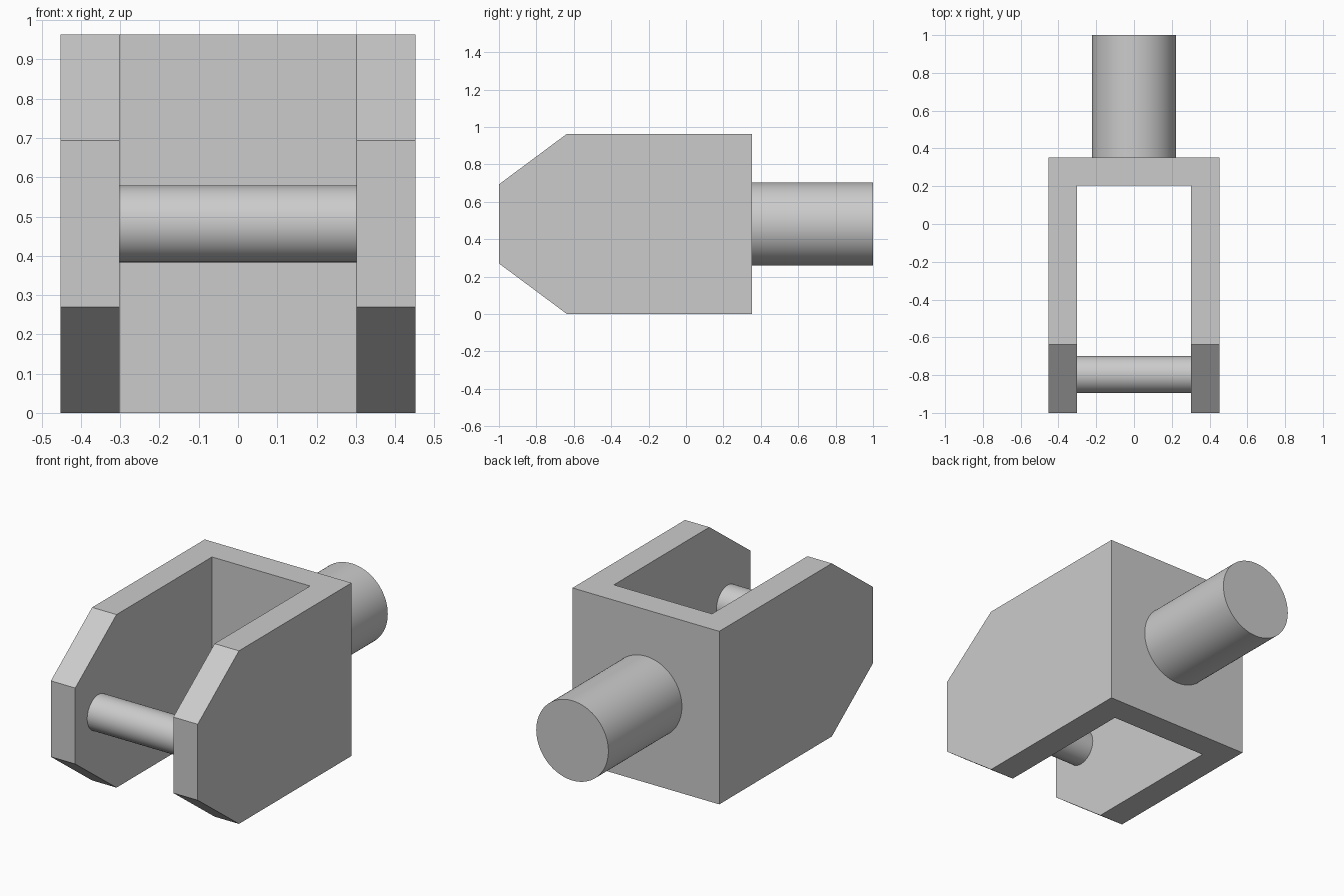
import bpy, bmesh, math

cube = bpy.data.objects.get("Cube")
if cube:
    bpy.data.objects.remove(cube, do_unlink=True)

grey = bpy.data.materials.new("plain grey")
grey.use_nodes = True
colour = (0.6, 0.6, 0.6, 1)
grey.diffuse_color = colour
grey.node_tree.nodes["Principled BSDF"].inputs["Base Color"].default_value = colour

HEIGHT, HALF_W, INNER_W = 0.963, 0.452, 0.302
BACK, WALL, CHAMFER, NOSE = 0.353, 0.203, -0.637, -1.0
MID = HEIGHT / 2


def prism(name, profile, half_width):
    """Extrude a (y, z) outline symmetrically along x."""
    bm = bmesh.new()
    face = bm.faces.new([bm.verts.new((-half_width, y, z)) for y, z in profile])
    side = bmesh.ops.extrude_face_region(bm, geom=[face])["geom"]
    moved = [v for v in side if isinstance(v, bmesh.types.BMVert)]
    bmesh.ops.translate(bm, verts=moved, vec=(2 * half_width, 0, 0))
    bmesh.ops.recalc_face_normals(bm, faces=bm.faces)
    mesh = bpy.data.meshes.new(name)
    bm.to_mesh(mesh)
    bm.free()
    mesh.materials.append(grey)
    obj = bpy.data.objects.new(name, mesh)
    bpy.context.collection.objects.link(obj)
    return obj


def rod(name, radius, length, location, rotation):
    bpy.ops.mesh.primitive_cylinder_add(vertices=96, radius=radius, depth=length,
                                        location=location, rotation=rotation)
    obj = bpy.context.object
    obj.name = name
    obj.data.materials.append(grey)
    bpy.ops.object.shade_smooth_by_angle(angle=math.radians(30))
    return obj


# Fork body: chamfered block with a slot open at the front, top and bottom
upper = [(NOSE, 0.693), (CHAMFER, HEIGHT), (BACK, HEIGHT)]
lower = [(y, HEIGHT - z) for y, z in reversed(upper)]
fork = prism("fork_body", upper + lower, HALF_W)
slot = prism("slot_cutter", [(-2, -1), (-2, 2), (WALL, 2), (WALL, -1)], INNER_W)
slot.hide_render = True

cut = fork.modifiers.new("slot", "BOOLEAN")
cut.operation = "DIFFERENCE"
cut.solver = "EXACT"
cut.object = slot
bpy.context.view_layer.objects.active = fork
bpy.ops.object.modifier_apply(modifier=cut.name)
bpy.data.objects.remove(slot, do_unlink=True)

# Cross pin between the cheeks
rod("cross_pin", 0.098, 2 * INNER_W, (0, -0.797, MID), (0, math.pi / 2, 0))

# Round shank behind the back wall
rod("shank", 0.222, 1 - BACK, (0, (1 + BACK) / 2, MID), (math.pi / 2, 0, 0))
